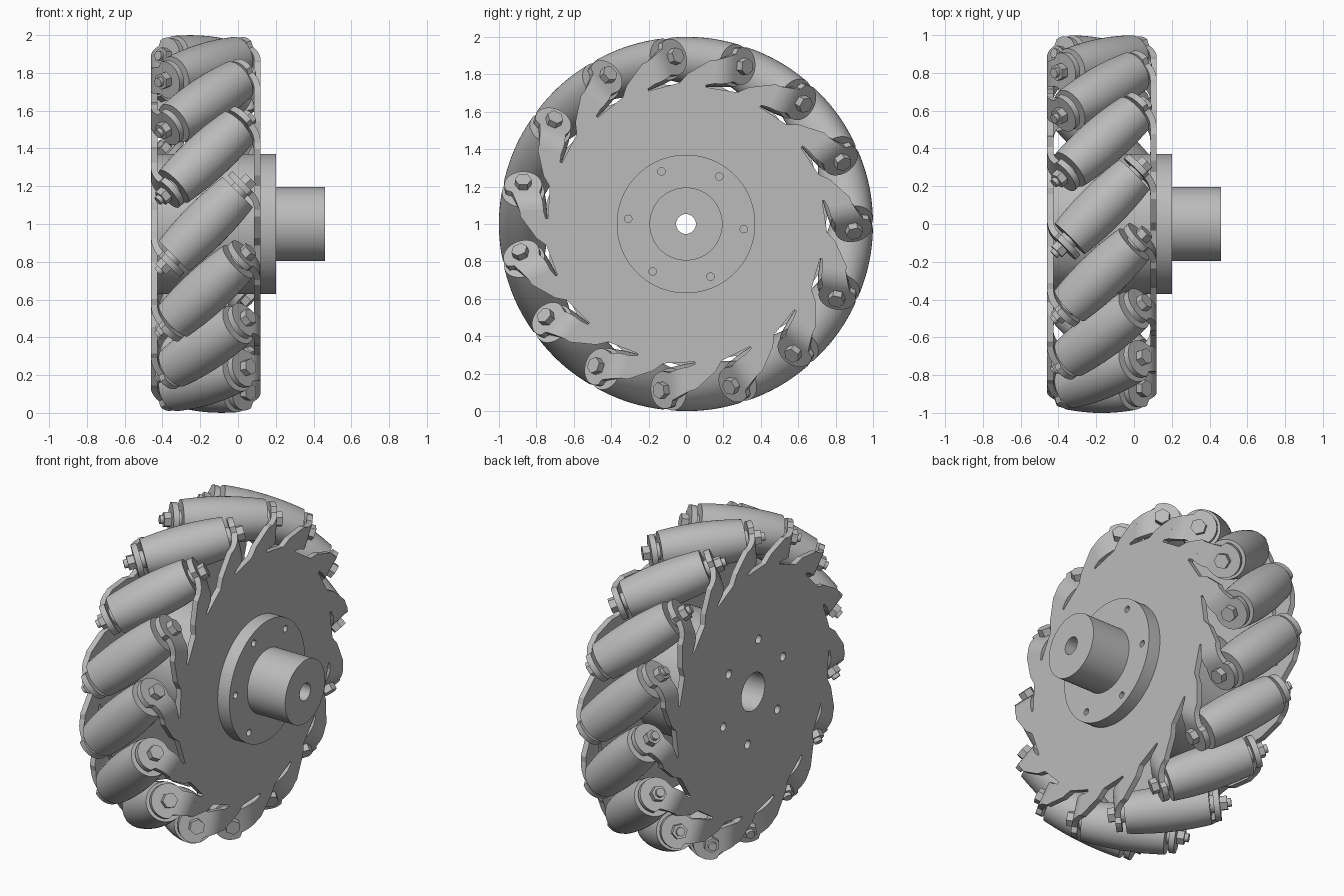
import bpy, bmesh
from math import radians, sin, cos, sqrt, pi
from mathutils import Matrix, Vector

if "Cube" in bpy.data.objects:
    bpy.data.objects.remove(bpy.data.objects["Cube"])

COUNT = 15           # rollers around the wheel
MID_X = -0.17        # middle plane of the rollers
AXLE_R = 0.87        # distance of roller centres from the wheel axis
THICK = 0.034        # sheet thickness
PLATE_X = 0.273      # plate distance from the middle plane
TAB_T = 0.28         # tab distance along the roller axis
BEND = 0.05          # tangent length of the bend

grey = bpy.data.materials.new("plain grey metal")
grey.use_nodes = True
grey.diffuse_color = (0.5, 0.5, 0.5, 1)
grey.node_tree.nodes["Principled BSDF"].inputs["Base Color"].default_value = (0.5, 0.5, 0.5, 1)

WHEEL = Matrix.Translation((0, 0, 1))


def finish(bm, name, smooth=True):
    bmesh.ops.remove_doubles(bm, verts=bm.verts[:], dist=1e-5)
    bmesh.ops.recalc_face_normals(bm, faces=bm.faces[:])
    me = bpy.data.meshes.new(name)
    bm.to_mesh(me)
    bm.free()
    me.materials.append(grey)
    if smooth:
        me.shade_smooth()
        me.set_sharp_from_angle(angle=radians(30))
    return me


def place(me, name, matrix):
    ob = bpy.data.objects.new(name, me)
    bpy.context.collection.objects.link(ob)
    ob.matrix_world = matrix
    return ob


def lathe(bm, profile, steps, closed=False, offset=(0, 0, 0)):
    """Revolve (x, radius) points about the x axis."""
    off = Vector(offset)
    vs = [bm.verts.new(Vector((x, 0, r)) + off) for x, r in profile]
    es = [bm.edges.new(p) for p in zip(vs, vs[1:])]
    if closed:
        es.append(bm.edges.new((vs[-1], vs[0])))
    bmesh.ops.spin(bm, geom=vs + es, cent=off, axis=(1, 0, 0),
                   angle=2 * pi, steps=steps, use_duplicate=False)


def rod(bm, x0, x1, r, steps, offset=(0, 0, 0)):
    lathe(bm, [(x0, 0), (x0, r), (x1, r), (x1, 0)], steps, offset=offset)


def cut(ob, cutter):
    mod = ob.modifiers.new("holes", 'BOOLEAN')
    mod.operation = 'DIFFERENCE'
    mod.solver = 'EXACT'
    mod.object = cutter


def hole_cutter(name, x0, x1, r, start, bore=0):
    bm = bmesh.new()
    for k in range(6):
        a = radians(start + 60 * k)
        rod(bm, x0, x1, r, 24, (0, 0.31 * cos(a), 0.31 * sin(a)))
    if bore:
        rod(bm, x0, x1, bore, 64)
    ob = place(finish(bm, name, False), name, WHEEL)
    ob.hide_render = True
    ob.hide_set(True)
    return ob


# Hidden cutters for the bolt circles
plate_holes = hole_cutter("plate_hole_cutter", -0.6, 0.15, 0.026, 40, 0.115)
flange_holes = hole_cutter("flange_hole_cutter", 0.1, 0.3, 0.02, 55)

# Hub: flange and shaft with a bore
bm = bmesh.new()
lathe(bm, [(0.12, 0.053), (0.12, 0.37), (0.2, 0.37), (0.2, 0.195),
           (0.46, 0.195), (0.46, 0.053)], 128, True)
cut(place(finish(bm, "hub", False), "hub", WHEEL), flange_holes)

# Drum between the two plates
bm = bmesh.new()
rod(bm, -0.43, 0.09, 0.37, 128)
cut(place(finish(bm, "drum", False), "drum", WHEEL), plate_holes)

# Side plate: toothed outline, (tangent, radius) points per tooth
tooth = [(-0.075, 0.80), (0.04, 0.885), (0.0735, 0.89), (0.0735, 0.762),
         (0.03, 0.75), (0.03, 0.738), (0.2, 0.728)]
bm = bmesh.new()
ring = []
for k in range(COUNT):
    a = pi - 2 * pi * k / COUNT
    for s, r in tooth:
        ring.append(bm.verts.new((PLATE_X - THICK / 2, r * cos(a) + s * sin(a),
                                  r * sin(a) - s * cos(a))))
face = bm.faces.new(ring)
ext = bmesh.ops.extrude_face_region(bm, geom=[face])["geom"]
bmesh.ops.translate(bm, vec=(THICK, 0, 0),
                    verts=[v for v in ext if isinstance(v, bmesh.types.BMVert)])
plate = finish(bm, "side_plate", False)
centre = Matrix.Translation((MID_X, 0, 1))
for name, turn in (("right_plate", 0), ("left_plate", pi)):
    ob = place(plate, name, centre @ Matrix.Rotation(turn, 4, 'Y'))
    cut(ob, plate_holes)


# Bent tab: sheet running from the plate to a rounded end around the bolt
def tab_mesh():
    corner = TAB_T * sqrt(2) - PLATE_X           # tangent position of the bend
    rad = BEND / math_tan
    stations = []                                # (x, s, heading, low, high)
    for i in range(7):
        a = radians(45) * i / 6
        f = i / 6
        stations.append((PLATE_X - rad * (1 - cos(a)), corner - BEND + rad * sin(a), a,
                         0.762 + 0.02 * f * f, 0.89 + 0.04 * f))
    to_bolt = (PLATE_X - TAB_T / sqrt(2)) * sqrt(2)
    for i in range(13):
        b = radians(125 - 125 * i / 12)
        u, h = to_bolt + 0.1 * cos(b), 0.1 * sin(b)
        if u > BEND + 0.002:
            stations.append((PLATE_X - u / sqrt(2), corner + u / sqrt(2), radians(45),
                             AXLE_R - h, AXLE_R + h))
    bm = bmesh.new()
    rows = []
    for x, s, a, lo, hi in stations:
        n = Vector((cos(a), sin(a), 0)) * THICK / 2
        p = Vector((x, s, 0))
        rows.append([bm.verts.new(p + n * d + Vector((0, 0, z)))
                     for d, z in ((1, lo), (1, hi), (-1, hi), (-1, lo))])
    for r0, r1 in zip(rows, rows[1:]):
        for j in range(4):
            bm.faces.new((r0[j], r0[(j + 1) % 4], r1[(j + 1) % 4], r1[j]))
    bm.faces.new(rows[0])
    return finish(bm, "tab")


math_tan = sin(radians(22.5)) / cos(radians(22.5))
tab = tab_mesh()

# Barrel roller whose crown follows the wheel's outer circle
HALF = 0.24
barrel = [(-HALF, 0)]
for i in range(17):
    t = HALF * (i / 8 - 1)
    barrel.append((t, 1 - sqrt(AXLE_R ** 2 + t * t / 2)))
barrel.append((HALF, 0))
bm = bmesh.new()
lathe(bm, barrel, 48)
roller = finish(bm, "roller")

# Axle bolt: washers, hexagonal head and nut, short threaded end
bm = bmesh.new()
for side in (-1, 1):
    rod(bm, side * (HALF - 0.005), side * 0.264, 0.05, 24)
    rod(bm, side * 0.296, side * 0.338, 0.045, 6)
rod(bm, -0.36, -0.33, 0.025, 16)
bolt = finish(bm, "axle_bolt")

# Repeat the roller, bolt and both tabs around the wheel
for k in range(COUNT):
    a = pi - 2 * pi * k / COUNT
    frame = Matrix(((1, 0, 0, MID_X),
                    (0, sin(a), cos(a), 0),
                    (0, -cos(a), sin(a), 1),
                    (0, 0, 0, 1)))
    axle = frame @ Matrix.Translation((0, 0, AXLE_R)) @ Matrix.Rotation(radians(45), 4, 'Z')
    place(roller, f"roller_{k + 1}", axle)
    place(bolt, f"axle_bolt_{k + 1}", axle)
    place(tab, f"right_tab_{k + 1}", frame)
    place(tab, f"left_tab_{k + 1}", frame @ Matrix.Rotation(pi, 4, 'Z'))
